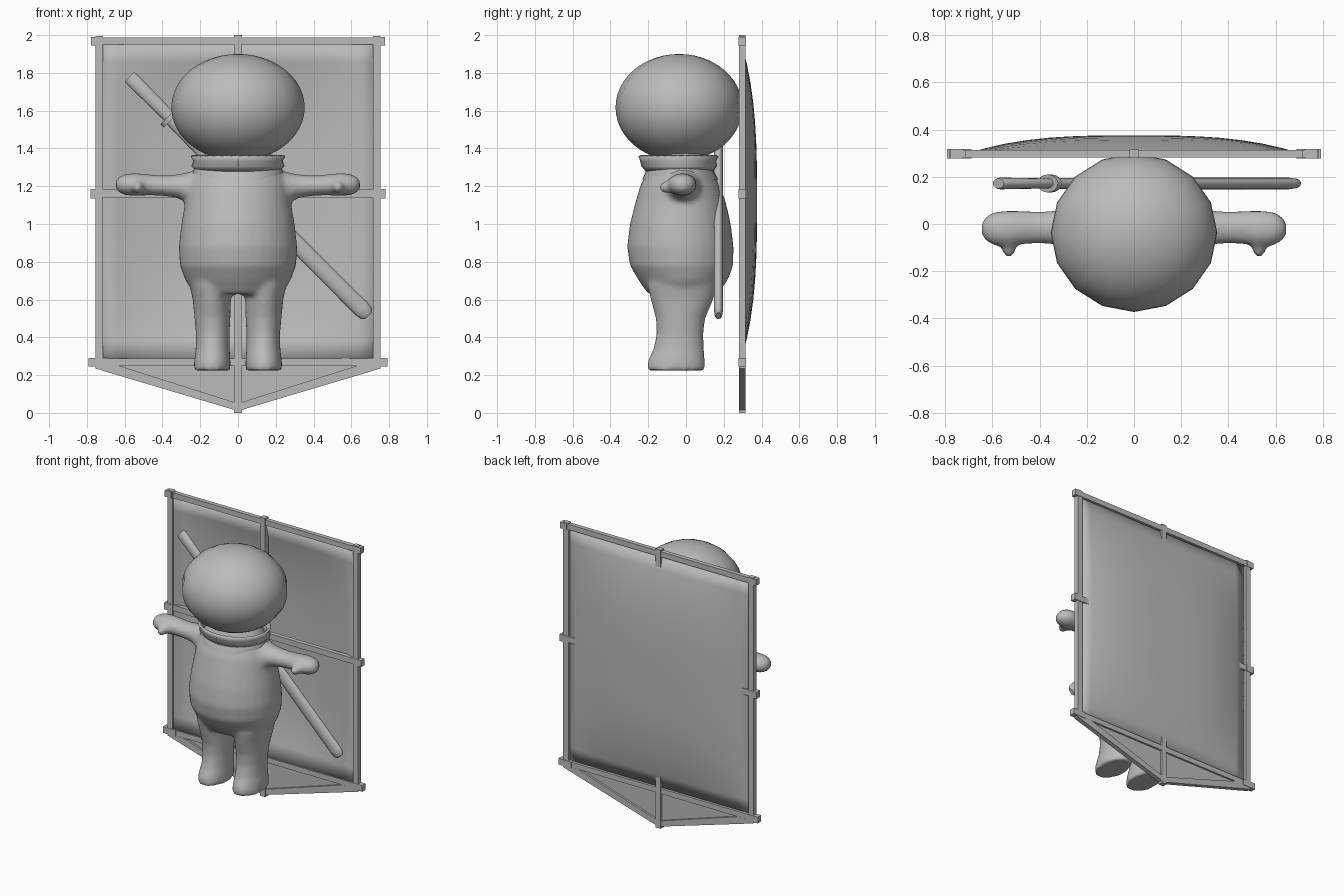
import bpy, bmesh, math
from mathutils import Vector

if "Cube" in bpy.data.objects:
    bpy.data.objects.remove(bpy.data.objects["Cube"])

grey = bpy.data.materials.new("plain_grey")
grey.diffuse_color = (0.5, 0.5, 0.5, 1)
grey.use_nodes = True
grey.node_tree.nodes["Principled BSDF"].inputs["Base Color"].default_value = grey.diffuse_color


def finish(name, bm, smooth=None):
    bmesh.ops.recalc_face_normals(bm, faces=bm.faces)
    me = bpy.data.meshes.new(name)
    bm.to_mesh(me)
    bm.free()
    me.materials.append(grey)
    ob = bpy.data.objects.new(name, me)
    bpy.context.collection.objects.link(ob)
    if smooth:
        me.shade_smooth()
    return ob


def loft(bm, rings, axis="z", n=32, sx=1, caps=True):
    """Elliptical rings (t, centre_a, centre_b, radius_a, radius_b) along an axis."""
    loops = []
    for t, a, b, ra, rb in rings:
        loop = []
        for i in range(n):
            ang = 2 * math.pi * i / n
            p, q = a + ra * math.cos(ang), b + rb * math.sin(ang)
            co = (sx * p, q, t) if axis == "z" else (sx * t, p, q)
            loop.append(bm.verts.new(co))
        loops.append(loop)
    for lo, hi in zip(loops, loops[1:]):
        for i in range(n):
            j = (i + 1) % n
            bm.faces.new((lo[i], lo[j], hi[j], hi[i]))
    if caps:
        bm.faces.new(loops[0])
        bm.faces.new(loops[-1])


def ellipsoid(bm, centre, radii, segs=24, rings=16):
    vs = bmesh.ops.create_uvsphere(bm, u_segments=segs, v_segments=rings, radius=1)["verts"]
    bmesh.ops.scale(bm, vec=radii, verts=vs)
    bmesh.ops.translate(bm, vec=centre, verts=vs)


def prism(bm, pts, y0, y1):
    """Extrude an x-z outline between two depths."""
    f = [bm.verts.new((x, y0, z)) for x, z in pts]
    b = [bm.verts.new((x, y1, z)) for x, z in pts]
    bm.faces.new(f)
    bm.faces.new(b)
    for i in range(len(pts)):
        j = (i + 1) % len(pts)
        bm.faces.new((f[i], f[j], b[j], b[i]))


def rect(bm, x0, x1, z0, z1, y0=0.28, y1=0.315):
    prism(bm, [(x0, z0), (x1, z0), (x1, z1), (x0, z1)], y0, y1)


# Head
bm = bmesh.new()
ellipsoid(bm, (0, -0.037, 1.617), (0.353, 0.336, 0.283), 16, 24)
finish("head", bm, True)

# Body: torso, legs, arms and thumbs fused into one soft skin
bm = bmesh.new()
# height, front y, back y, half width
torso = [(0.63, -0.2, 0.165, 0.23), (0.70, -0.25, 0.22, 0.278), (0.78, -0.297, 0.25, 0.308),
         (0.88, -0.312, 0.252, 0.314), (1.0, -0.297, 0.237, 0.3), (1.1, -0.272, 0.215, 0.283),
         (1.2, -0.243, 0.182, 0.268), (1.27, -0.21, 0.145, 0.242), (1.32, -0.18, 0.13, 0.2),
         (1.4, -0.15, 0.1, 0.16)]
loft(bm, [(z, 0, (f + b) / 2, w, (b - f) / 2) for z, f, b, w in torso])
# height, centre x, front y, back y, half width
leg = [(0.225, 0.137, -0.21, 0.103, 0.098), (0.28, 0.136, -0.2, 0.1, 0.096),
       (0.34, 0.134, -0.172, 0.095, 0.09), (0.42, 0.134, -0.156, 0.092, 0.089),
       (0.5, 0.135, -0.16, 0.102, 0.095), (0.6, 0.139, -0.187, 0.145, 0.101),
       (0.68, 0.142, -0.205, 0.165, 0.115), (0.76, 0.14, -0.18, 0.14, 0.11)]
# x, centre y, centre z, radius y, radius z
arm = [(0.18, -0.02, 1.19, 0.12, 0.11), (0.26, -0.018, 1.19, 0.09, 0.085),
       (0.32, -0.015, 1.2, 0.074, 0.062), (0.4, -0.015, 1.203, 0.068, 0.054),
       (0.47, -0.015, 1.207, 0.071, 0.055), (0.53, -0.02, 1.209, 0.078, 0.06),
       (0.59, -0.02, 1.209, 0.072, 0.058), (0.625, -0.02, 1.208, 0.055, 0.045),
       (0.645, -0.02, 1.207, 0.028, 0.024)]
for s in (-1, 1):
    loft(bm, [(z, x, (f + b) / 2, w, (b - f) / 2) for z, x, f, b, w in leg], sx=s)
    loft(bm, arm, "x", sx=s)
    ellipsoid(bm, (s * 0.53, -0.1, 1.195), (0.03, 0.045, 0.034), 12, 8)
body = finish("body", bm, True)
m = body.modifiers.new("fuse", "REMESH")
m.mode, m.voxel_size, m.use_smooth_shade = "VOXEL", 0.015, True
m = body.modifiers.new("soften", "SMOOTH")
m.factor, m.iterations = 0.5, 6

# Tunic yoke lying on the chest
bm = bmesh.new()
loft(bm, [(1.235, 0, -0.03, 0.235, 0.202), (1.27, 0, -0.033, 0.243, 0.184),
          (1.31, 0, -0.03, 0.225, 0.168)], caps=False)
finish("tunic_yoke", bm, True)

# Neck scarf, flared at the top, with a small folded tip in front
bm = bmesh.new()
loft(bm, [(1.285, 0, -0.035, 0.205, 0.165), (1.31, 0, -0.035, 0.232, 0.185),
          (1.335, 0, -0.04, 0.222, 0.185), (1.365, 0, -0.04, 0.238, 0.2)], caps=False)
scarf = finish("neck_scarf", bm, True)
m = scarf.modifiers.new("cloth", "SOLIDIFY")
m.thickness = 0.015
bm = bmesh.new()
v = [bm.verts.new(c) for c in ((-0.06, -0.215, 1.35), (0.06, -0.215, 1.35),
                               (0, -0.25, 1.36), (0, -0.235, 1.30))]
for a, b, c in ((0, 1, 2), (0, 3, 1), (1, 3, 2), (0, 2, 3)):
    bm.faces.new((v[a], v[b], v[c]))
finish("scarf_tip", bm)

# Sword slung diagonally across the back: built upright, then turned
def sword_part(name, rings):
    bm = bmesh.new()
    loft(bm, [(t, 0, 0, rx, ry) for t, rx, ry in rings], n=16)
    ob = finish(name, bm)
    ob.location = (-0.575, 0.172, 1.78)
    ob.rotation_euler = (0, math.radians(135), 0)
    bpy.context.view_layer.objects.active = ob
    ob.select_set(True)
    bpy.ops.object.shade_smooth_by_angle(angle=math.radians(40))
    ob.select_set(False)

sword_part("sword_handle", [(0, 0.033, 0.021), (0.012, 0.038, 0.025), (0.31, 0.034, 0.021)])
sword_part("sword_guard", [(0.295, 0.062, 0.038), (0.318, 0.062, 0.038)])
sword_part("sword_sheath", [(0.31, 0.038, 0.023), (0.7, 0.044, 0.025), (1.74, 0.046, 0.025),
                            (1.775, 0.04, 0.021), (1.79, 0.025, 0.013)])

# Kite frame: uprights, crossbars, joint blocks and lower braces
bm = bmesh.new()
rect(bm, -0.02, 0.02, 0.0, 2.0)
for z0, z1, end, inner in ((1.95, 1.988, 0.777, 0.725), (1.14, 1.182, 0.782, 0.72),
                           (0.25, 0.288, 0.792, 0.69)):
    rect(bm, -0.75, 0.75, z0, z1, 0.282, 0.313)
    for s in (-1, 1):
        rect(bm, s * inner, s * end, z0 - 0.004, z1 + 0.002, 0.278, 0.317)
for s in (-1, 1):
    rect(bm, s * 0.715, s * 0.755, 0.25, 1.995, 0.281, 0.314)
    prism(bm, [(s * 0.755, 0.25), (s * 0.755, 0.235), (0, 0.01), (0, 0.05), (s * 0.63, 0.25)],
          0.281, 0.314)
finish("kite_frame", bm)

# Lower triangular panel
bm = bmesh.new()
prism(bm, [(-0.7, 0.255), (0, 0.03), (0.7, 0.255)], 0.294, 0.3)
finish("kite_lower_panel", bm)

# Wind-filled main sheet, bulging backwards
bm = bmesh.new()
bmesh.ops.create_grid(bm, x_segments=16, y_segments=16, size=1)
for vert in bm.verts:
    u, w = vert.co.x, vert.co.y
    bulge = (1 - abs(u) ** 3) * (1 - abs(w) ** 3)
    vert.co = Vector((u * 0.725, 0.291 + 0.083 * bulge, 1.12 + w * 0.84))
sheet = finish("kite_sheet", bm, True)
m = sheet.modifiers.new("cloth", "SOLIDIFY")
m.thickness, m.offset = 0.004, 0
